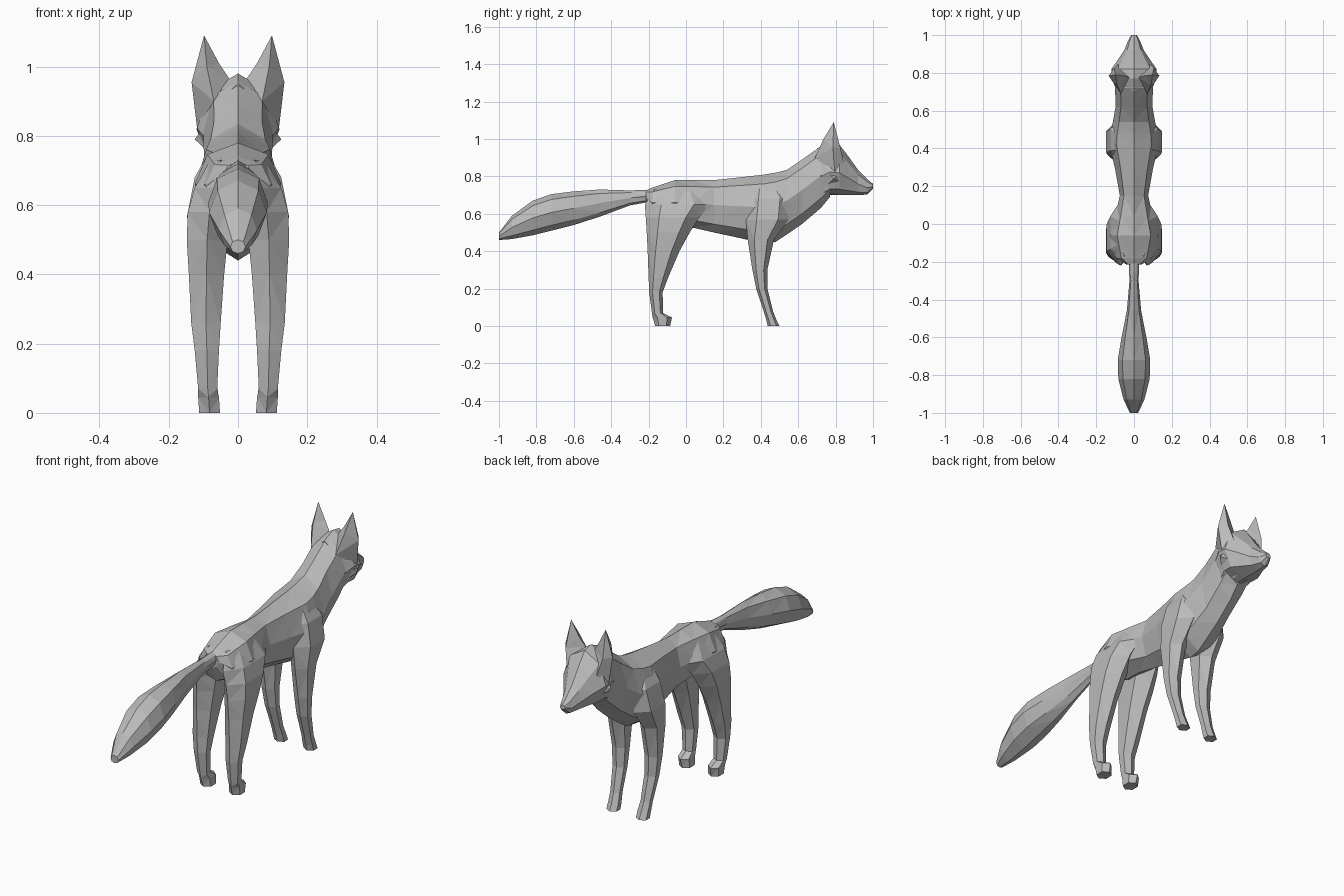
import bpy, bmesh, math

mat = bpy.data.materials.new("plain grey")
mat.diffuse_color = (0.5, 0.5, 0.5, 1)


def skin(name, rings, tip=None):
    """Join rings of points into a closed flat-shaded skin."""
    bm = bmesh.new()
    loops = [[bm.verts.new(p) for p in r] for r in rings]
    n = len(loops[0])
    for a, b in zip(loops, loops[1:]):
        for i in range(n):
            j = (i + 1) % n
            bm.faces.new((a[i], a[j], b[j], b[i]))
    bm.faces.new(loops[0])
    if tip:
        t = bm.verts.new(tip)
        for i in range(n):
            bm.faces.new((loops[-1][i], loops[-1][(i + 1) % n], t))
    else:
        bm.faces.new(loops[-1])
    bmesh.ops.triangulate(bm, faces=bm.faces[:])
    bmesh.ops.recalc_face_normals(bm, faces=bm.faces[:])
    me = bpy.data.meshes.new(name)
    bm.to_mesh(me)
    bm.free()
    me.materials.append(mat)
    ob = bpy.data.objects.new(name, me)
    bpy.context.collection.objects.link(ob)
    return ob


def along_y(name, stations, n=8, belly=0.0):
    """Stations: y, top z, bottom z, half width. belly shifts the widest line."""
    rings = []
    for y, top, bot, w in stations:
        c, h = (top + bot) / 2, (top - bot) / 2
        ring = []
        for i in range(n):
            a = 2 * math.pi * i / n
            z = math.cos(a)
            ring.append((w * math.sin(a), y, c + h * (z + belly * (1 - z * z))))
        rings.append(ring)
    return skin(name, rings)


def leg(name, side, stations):
    """Stations: z, back y, front y, inner x, outer x; six-sided."""
    rings = []
    for z, y0, y1, x0, x1 in stations:
        cx, cy = (x0 + x1) / 2, (y0 + y1) / 2
        rx, ry = (x1 - x0) / 2 / math.cos(math.pi / 6), (y1 - y0) / 2
        rings.append([(side * (cx + rx * math.sin(k * math.pi / 3)),
                       cy + ry * math.cos(k * math.pi / 3), z) for k in range(6)])
    return skin(name, rings)


# Body from rump to neck
along_y("body", [
    (-0.215, 0.725, 0.65, 0.04), (-0.18, 0.74, 0.57, 0.095),
    (-0.06, 0.78, 0.53, 0.125), (0.04, 0.78, 0.525, 0.10),
    (0.15, 0.78, 0.50, 0.075), (0.29, 0.795, 0.47, 0.10),
    (0.42, 0.81, 0.44, 0.13), (0.48, 0.82, 0.45, 0.125),
    (0.54, 0.835, 0.49, 0.112), (0.62, 0.89, 0.545, 0.098),
    (0.72, 0.96, 0.63, 0.10), (0.77, 0.96, 0.69, 0.10)], belly=0.05)

# Head with tapering snout
along_y("head", [
    (0.70, 0.95, 0.66, 0.09), (0.77, 0.98, 0.70, 0.118),
    (0.82, 0.97, 0.70, 0.12), (0.87, 0.905, 0.70, 0.085),
    (0.92, 0.835, 0.70, 0.052), (0.97, 0.785, 0.703, 0.032),
    (1.0, 0.76, 0.735, 0.015)], belly=-0.12)

# Bushy tail
along_y("tail", [
    (-0.16, 0.73, 0.67, 0.03), (-0.30, 0.725, 0.645, 0.024),
    (-0.46, 0.73, 0.585, 0.038), (-0.60, 0.72, 0.54, 0.066),
    (-0.72, 0.705, 0.51, 0.086), (-0.82, 0.67, 0.485, 0.083),
    (-0.93, 0.59, 0.465, 0.055), (-1.0, 0.50, 0.46, 0.022)])

for side, label in ((1, "right"), (-1, "left")):
    # Hind leg with thigh, hock and paw
    leg("hind_leg_" + label, side, [
        (0.73, -0.17, 0.08, 0.02, 0.08), (0.65, -0.22, 0.13, 0.01, 0.125),
        (0.58, -0.215, 0.07, 0.02, 0.145), (0.50, -0.21, 0.02, 0.03, 0.148),
        (0.40, -0.205, -0.035, 0.04, 0.142), (0.26, -0.20, -0.095, 0.05, 0.135),
        (0.18, -0.197, -0.125, 0.055, 0.125), (0.07, -0.182, -0.122, 0.06, 0.115),
        (0.045, -0.178, -0.075, 0.055, 0.115), (0.0, -0.165, -0.085, 0.052, 0.112)])

    # Front leg with shoulder and paw
    leg("front_leg_" + label, side, [
        (0.76, 0.36, 0.50, 0.02, 0.08), (0.68, 0.33, 0.56, 0.02, 0.125),
        (0.57, 0.32, 0.55, 0.03, 0.147), (0.46, 0.33, 0.47, 0.045, 0.14),
        (0.30, 0.355, 0.435, 0.055, 0.13), (0.20, 0.375, 0.435, 0.058, 0.122),
        (0.08, 0.415, 0.465, 0.06, 0.112), (0.03, 0.43, 0.485, 0.055, 0.112),
        (0.0, 0.437, 0.50, 0.055, 0.112)])

    # Pointed ear: inner, front, outer and back corners of each ring
    base = [(0.025, 0.775, 0.965), (0.085, 0.845, 0.87), (0.118, 0.795, 0.82), (0.07, 0.69, 0.90)]
    mid = [(0.055, 0.785, 1.01), (0.105, 0.825, 0.955), (0.134, 0.785, 0.955), (0.09, 0.735, 1.0)]
    skin("ear_" + label, [[(side * x, y, z) for x, y, z in r] for r in (base, mid)],
         tip=(side * 0.098, 0.79, 1.09))

    # Cheek ruff
    skin("cheek_" + label, [[(side * x, y, z) for x, y, z in (
        (0.03, 0.70, 0.70), (0.03, 0.90, 0.72), (0.05, 0.86, 0.86), (0.06, 0.70, 0.88))]],
        tip=(side * 0.125, 0.79, 0.79))
